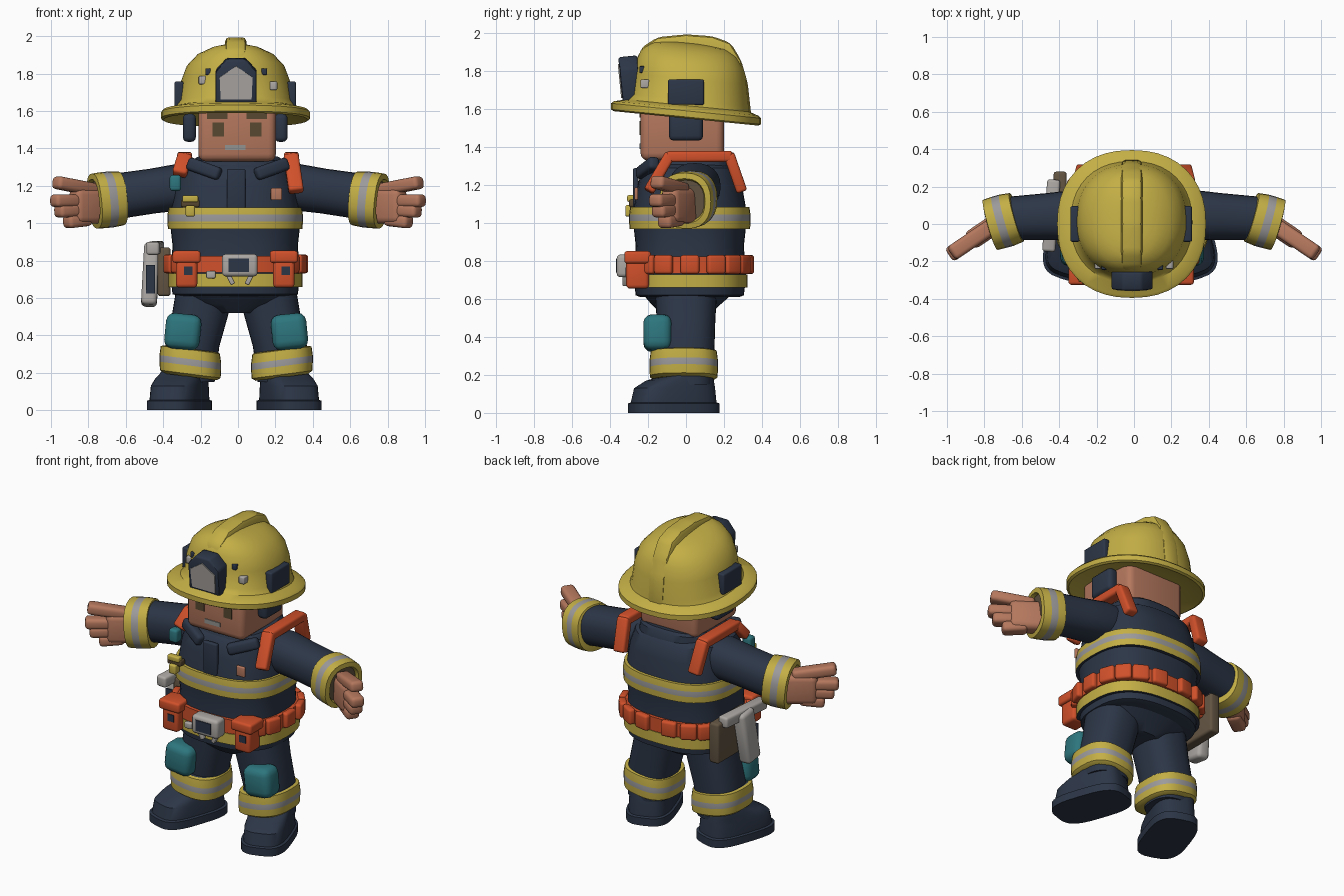
import bpy, bmesh, math
from mathutils import Matrix, Vector

if "Cube" in bpy.data.objects:
    bpy.data.objects.remove(bpy.data.objects["Cube"])

X, Y, Z = Vector((1, 0, 0)), Vector((0, 1, 0)), Vector((0, 0, 1))
parts = []


def material(name, *srgb):
    colour = [(c / 255 / 12.92 if c < 11 else ((c / 255 + .055) / 1.055) ** 2.4) for c in srgb] + [1]
    m = bpy.data.materials.new(name)
    m.use_nodes = True
    m.diffuse_color = colour
    m.node_tree.nodes["Principled BSDF"].inputs["Base Color"].default_value = colour
    return m


yellow = material("yellow", 196, 175, 70)
navy = material("navy", 44, 54, 71)
orange = material("orange", 208, 80, 42)
skin = material("skin", 180, 119, 93)
grey = material("reflective grey", 156, 154, 155)
silver = material("light grey", 172, 168, 164)
teal = material("teal", 45, 118, 126)
brown = material("brown", 98, 84, 66)
dark_brown = material("dark brown", 88, 72, 48)
lip_grey = material("lip grey", 146, 148, 144)


def finish(name, bm, mats):
    bmesh.ops.recalc_face_normals(bm, faces=bm.faces)
    mesh = bpy.data.meshes.new(name)
    bm.to_mesh(mesh)
    bm.free()
    for m in mats:
        mesh.materials.append(m)
    obj = bpy.data.objects.new(name, mesh)
    bpy.context.scene.collection.objects.link(obj)
    parts.append(obj)


def frame(origin, axis, hint):
    """Matrix with local z along axis and local x near hint."""
    z = Vector(axis).normalized()
    y = z.cross(hint).normalized()
    m = Matrix((y.cross(z), y, z)).transposed().to_4x4()
    m.translation = Vector(origin)
    return m


def loft(name, rings, power=2.5, n=32, matrix=Matrix(), shear=(0, 0)):
    """Rings are (z, rx, ry, cx, cy, colour of the band above)."""
    bm = bmesh.new()
    mats = list(dict.fromkeys(r[5] for r in rings))
    loops = []
    for z, rx, ry, cx, cy, _ in rings:
        loop = []
        for i in range(n):
            a = math.tau * i / n
            c, s = math.cos(a), math.sin(a)
            x = cx + rx * math.copysign(abs(c) ** (2 / power), c)
            y = cy + ry * math.copysign(abs(s) ** (2 / power), s)
            loop.append(bm.verts.new(matrix @ Vector((x, y, z + shear[0] * x + shear[1] * y))))
        loops.append(loop)
    for k in range(len(loops) - 1):
        a, b = loops[k], loops[k + 1]
        for i in range(n):
            j = (i + 1) % n
            bm.faces.new((a[i], a[j], b[j], b[i])).material_index = mats.index(rings[k][5])
    for k in (0, -1):
        bm.faces.new(loops[k]).material_index = mats.index(rings[k][5])
    finish(name, bm, mats)


def block(name, size, loc, mat, bevel=.015, matrix=Matrix()):
    bm = bmesh.new()
    bmesh.ops.create_cube(bm, size=1, matrix=Matrix.Diagonal((*size, 1)))
    if bevel:
        bmesh.ops.bevel(bm, geom=bm.edges[:], offset=bevel, segments=3, profile=.5, affect='EDGES')
    bm.transform(matrix @ Matrix.Translation(loc))
    finish(name, bm, [mat])


def bar(name, a, b, width, thick, mat, hint=X, bevel=.015):
    a, b = Vector(a), Vector(b)
    length = (b - a).length + thick * .5
    block(name, (width, thick, length), (0, 0, 0), mat, bevel, frame((a + b) / 2, b - a, hint))


def prism(name, pts, depth, mat, matrix, bevel):
    """Outline in local xy, extruded along local z."""
    bm = bmesh.new()
    face = bm.faces.new([bm.verts.new((x, y, -depth / 2)) for x, y in pts])
    new = bmesh.ops.extrude_face_region(bm, geom=[face])["geom"]
    bmesh.ops.translate(bm, vec=Z * depth, verts=[v for v in new if isinstance(v, bmesh.types.BMVert)])
    if bevel:
        bmesh.ops.bevel(bm, geom=bm.edges[:], offset=bevel, segments=2, profile=.5, affect='EDGES')
    bm.transform(matrix)
    finish(name, bm, [mat])


# Jacket with reflective bands
cx, cy = -.015, .02
jacket = [(.61, .3, .26, navy), (.62, .335, .285, navy), (.66, .34, .29, navy),
          (.66, .36, .305, yellow), (.73, .36, .305, yellow), (.73, .345, .295, navy),
          (.88, .335, .285, navy), (.97, .345, .295, navy), (.97, .36, .318, yellow),
          (1.01, .362, .32, grey), (1.045, .362, .32, yellow), (1.085, .355, .314, yellow),
          (1.085, .34, .295, navy), (1.2, .325, .275, navy), (1.29, .295, .25, navy),
          (1.33, .22, .2, navy)]
loft("jacket", [(z, rx, ry, cx, cy, c) for z, rx, ry, c in jacket], 2.6, 40)
loft("collar", [(1.27, .25, .235, 0, .02, navy), (1.33, .24, .225, 0, .02, navy),
                (1.345, .225, .21, 0, .02, navy)], 2.8, shear=(0, .08))
loft("pelvis", [(.52, .14, .13, -.01, 0, navy), (.57, .26, .18, -.01, 0, navy),
                (.64, .32, .25, -.01, .01, navy)])
block("jacket_placket", (.1, .03, .22), (-.01, -.265, 1.18), navy, .01)
block("chest_patch", (.06, .02, .065), (.205, -.262, 1.155), skin, .006)
block("chest_radio", (.1, .05, .04), (-.255, -.275, 1.105), dark_brown, .01)
block("radio_clip", (.085, .04, .035), (-.255, -.29, 1.13), yellow, .008)
block("radio_button", (.05, .05, .06), (-.255, -.295, 1.065), yellow, .01)
block("shoulder_lamp", (.06, .06, .085), (-.335, -.17, 1.215), teal, .015)

# Belt with a row of segments, pouches and buckle
loft("belt", [(.735, .362, .31, cx, cy, orange), (.825, .362, .31, cx, cy, orange)], 2.6, 40)
count = 18
for i in range(count):
    a = math.tau * i / count
    c, s = math.cos(a), math.sin(a)
    if s < -.75:
        continue
    p = Vector((cx + .368 * math.copysign(abs(c) ** .77, c), cy + .315 * math.copysign(abs(s) ** .77, s), .782))
    block("belt_segment", (.1, .045, .1), (0, 0, 0), orange, .015, frame(p, Z, Vector((-s, c, 0))))
for s in (-1, 1):
    x = s * .26 - .015
    block("belt_pouch", (.115, .12, .17), (x, -.255, .74), orange, .02)
    block("pouch_flap", (.15, .14, .065), (x, -.255, .82), orange, .015)
    block("pouch_inset", (.045, .008, .045), (x + .01, -.316, .745), navy, 0)
    bar("buckle_prong", (s * .06 + .01, -.32, .72), (s * .04 + .01, -.32, .68), .025, .03, silver, bevel=.005)
block("buckle", (.19, .09, .12), (.01, -.32, .775), silver, .02)
block("buckle_inset", (.11, .008, .07), (.005, -.366, .775), navy, 0)
block("belt_clip", (.05, .03, .04), (-.145, -.3, .725), silver, .008)

# Limbs, repeated on both sides
for s, side in ((1, "left"), (-1, "right")):
    o = -.01
    loft(side + "_leg", [(.15, .135, .13, s * .25 + o, .01, navy), (.34, .145, .15, s * .235 + o, 0, navy),
                         (.5, .15, .155, s * .195 + o, 0, navy), (.65, .155, .165, s * .165 + o, 0, navy)])
    cuff = [(.14, .16, yellow), (.162, .175, yellow), (.165, .22, grey),
            (.165, .255, yellow), (.158, .305, yellow), (.14, .31, navy)]
    loft(side + "_leg_cuff", [(z - .015, r, r + .016, s * .245 + o, -.012, c) for r, z, c in cuff],
         2.6, shear=(s * .13, 0))
    block(side + "_knee_pad", (.19, .15, .19), (0, 0, 0), teal, .045,
          frame((s * .285 + o, -.15, .42), (-s * .1, 0, 1), X))

    # Boots turned slightly outward
    boot = Matrix.Translation((s * .293 - .02, -.065, 0)) @ Matrix.Rotation(s * .33, 4, 'Z')
    loft(side + "_boot", [(0, .143, .24, 0, 0, navy), (.05, .143, .24, 0, 0, navy), (.055, .13, .225, 0, 0, navy),
                          (.13, .127, .212, 0, .005, navy), (.17, .12, .175, 0, .035, navy),
                          (.19, .118, .135, 0, .07, navy), (.21, .112, .12, 0, .08, navy)], 3.2, matrix=boot)

    # Sleeve, with a reflective cuff turned toward the front
    arm = frame((s * .26, .05, 1.2), (s * .52, -.025, -.075), Y)
    loft(side + "_sleeve", [(-.05, .12, .11, 0, 0, navy), (.05, .135, .125, 0, 0, navy),
                            (.2, .125, .12, 0, 0, navy), (.42, .115, .122, 0, 0, navy)], 2.3, 24, arm)
    wrist = frame((s * .7, .015, 1.125), (s * .95, -.27, -.1), Y)
    loft(side + "_sleeve_cuff", [(-.08, .12, .12, 0, 0, yellow), (-.075, .135, .145, 0, 0, yellow),
                                 (-.022, .142, .15, 0, 0, grey), (.022, .142, .15, 0, 0, yellow),
                                 (.07, .14, .148, 0, 0, yellow), (.075, .11, .118, 0, 0, yellow),
                                 (.055, .1, .108, 0, 0, brown)], 2.4, 24, wrist)

    # Hand with three curled fingers and a raised thumb
    hand = frame((s * .72, .015, 1.1), (s * .25, -.17, 0), Z)
    block(side + "_palm", (.19, .105, .24), (-.008, 0, .08), skin, .035, hand)
    for x, start, end, tilt in ((-.07, .1, .25, -.1), (-.025, .12, .3, -.04),
                                (.02, .12, .325, 0), (.068, .06, .325, .16)):
        block(side + "_finger", (.068, .085, end - start), (x, 0, (start + end) / 2), skin, .022,
              hand @ Matrix.Rotation(tilt, 4, 'Y'))

    # Shoulder strap over the top and down the back
    low = 1.18 if s > 0 else 1.27
    path = [(s * .31, -.19 if s > 0 else -.15, low), (s * .285, -.09, 1.35),
            (s * .285, .23, 1.352), (s * .27, .29, 1.18)]
    for a, b in zip(path, path[1:]):
        bar(side + "_strap", a, b, .08, .058, orange)
    bar(side + "_collar_flap", (s * .11, -.235, 1.265), (s * .25, -.17, 1.315), .06, .07, navy, Y, .02)

    # Ear protection and helmet side plate
    block(side + "_ear_cup", (.07, .18, .15), (s * .245 - .015, 0, 1.51), navy, .025)
    block(side + "_helmet_plate", (.05, .19, .135), (s * .3 - .015, 0, 1.69), navy, .01)
    block(side + "_helmet_clip", (.04, .045, .045), (s * .19, -.217, 1.75 - s * .015), silver, .006)
    block(side + "_helmet_stud", (.03, .04, .035), (s * .15 - .01, -.225, 1.81), navy, .005)

    # Painted eyes and brows
    block(side + "_eye", (.06, .008, .075), (s * .1 - .005, -.241, 1.502), dark_brown, 0)
    block(side + "_brow", (.11, .008, .04), (s * .105 - .005, -.241, 1.577), dark_brown, 0)

# Head
block("head", (.415, .44, .34), (-.005, -.02, 1.5), skin, .04)
block("mouth", (.11, .008, .028), (-.015, -.241, 1.405), lip_grey, 0)

# Helmet shell with tilted, rolled brim
shell = [(1.59, .25, .25, 0), (1.552, .385, .38, 0), (1.56, .398, .395, 0), (1.592, .398, .395, 0),
         (1.605, .385, .38, 0), (1.62, .325, .325, .01), (1.65, .307, .31, .022), (1.76, .292, .298, .022),
         (1.84, .262, .283, .022), (1.9, .205, .25, .02), (1.935, .13, .2, .02), (1.95, .06, .12, .01)]
loft("helmet", [(z, rx, ry, -.013, y, yellow) for z, rx, ry, y in shell], 2.25, 40, shear=(0, -.1))
crest = [(-.275, 1.8), (-.235, 1.925), (-.15, 1.98), (0, 1.995), (.14, 1.985), (.235, 1.95),
         (.29, 1.86), (.325, 1.74), (.345, 1.56), (.2, 1.6), (0, 1.7), (-.2, 1.7)]
prism("helmet_crest", crest, .115, yellow, frame((-.012, 0, 0), X, Y), .025)

# Front badge
house = [(-.11, -.12), (.11, -.12), (.11, .06), (.05, .125), (-.05, .125), (-.11, .06)]
facing = frame((-.01, -.295, 1.755), (0, -1, -.1), X)
prism("badge_base", house, .1, navy, facing, .012)
plate = [(-.083, -.09), (.083, -.09), (.088, .03), (0, .09), (-.088, .03)]
prism("badge_plate", plate, .008, silver, facing @ Matrix.Translation((0, 0, .052)), 0)

# Hip holder and hand axe
block("axe_holder", (.07, .34, .26), (-.395, .11, .74), brown, .015)
bar("axe_handle", (-.46, .06, .86), (-.475, .02, .59), .085, .13, silver, bevel=.025)
bar("axe_head", (-.455, -.13, .865), (-.43, .22, .87), .07, .07, silver)
block("axe_grip", (.05, .008, .15), (-.468, -.035, .7), navy, 0, Matrix.Translation((0, -.006, 0)))

# Smooth shading with sharp edges kept
bpy.ops.object.select_all(action='DESELECT')
for obj in parts:
    obj.select_set(True)
bpy.context.view_layer.objects.active = parts[0]
bpy.ops.object.shade_smooth_by_angle(angle=math.radians(38))
